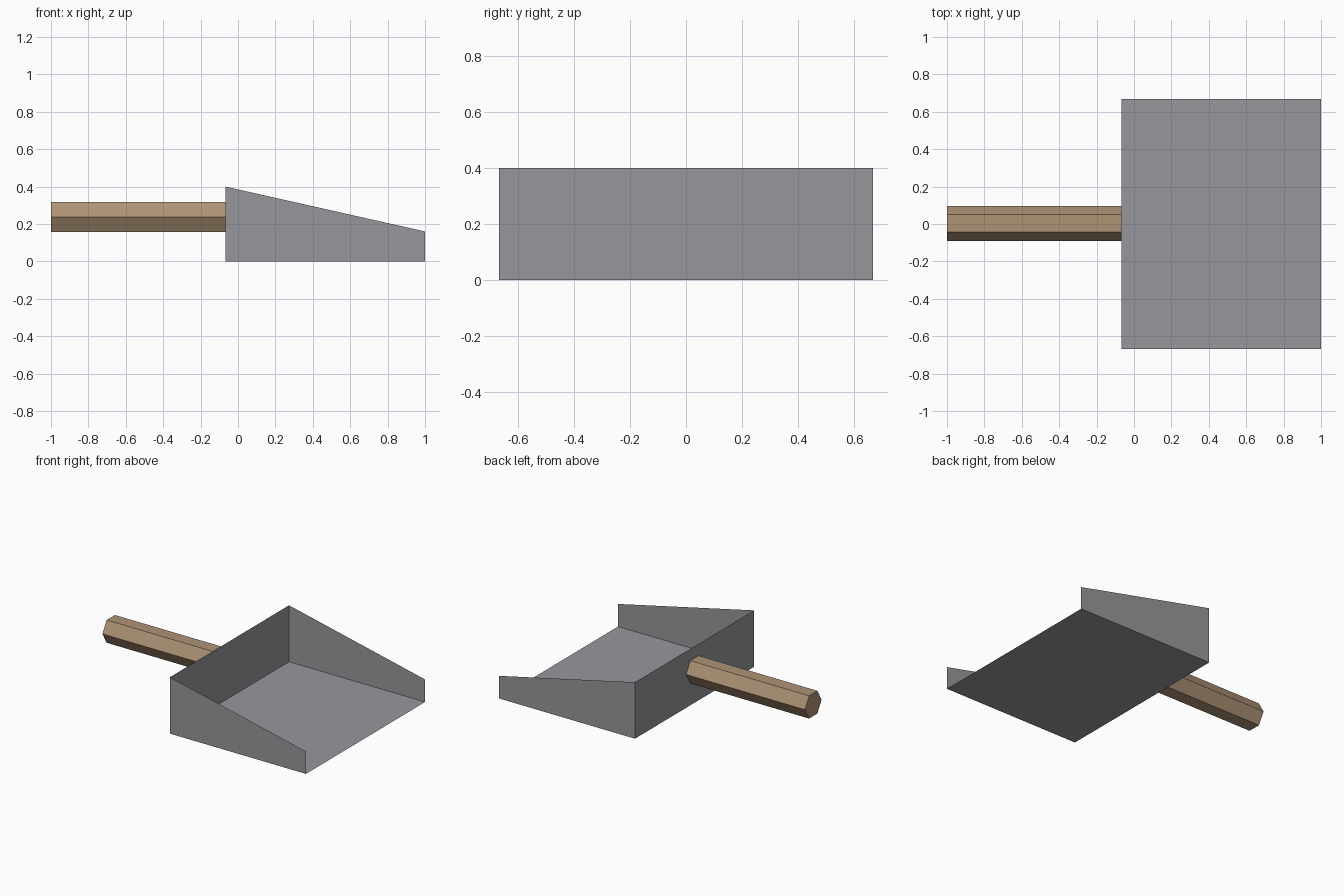
import bpy, bmesh, math
from mathutils import Matrix, Vector

cube = bpy.data.objects.get("Cube")
if cube:
    bpy.data.objects.remove(cube, do_unlink=True)


def material(name, rgb):
    mat = bpy.data.materials.new(name)
    mat.use_nodes = True
    colour = (*rgb, 1)
    mat.diffuse_color = colour
    mat.node_tree.nodes["Principled BSDF"].inputs["Base Color"].default_value = colour
    return mat


def make_object(name, bm, mat):
    mesh = bpy.data.meshes.new(name)
    bm.to_mesh(mesh)
    bm.free()
    mesh.materials.append(mat)
    obj = bpy.data.objects.new(name, mesh)
    bpy.context.collection.objects.link(obj)
    return obj


grey = material("grey metal", (0.31, 0.312, 0.335))
wood = material("light wood", (0.42, 0.29, 0.177))

BACK, LIP, HALF_WIDTH = -0.067, 1.0, 0.667
BACK_HEIGHT, LIP_HEIGHT = 0.4, 0.16

# Pan: thin sheet box, open at the top and the lip, with sloping side walls
bm = bmesh.new()
bmesh.ops.create_cube(bm, size=2)
bm.normal_update()
open_faces = [f for f in bm.faces if f.normal.z > 0.9 or f.normal.x > 0.9]
bmesh.ops.delete(bm, geom=open_faces, context="FACES_ONLY")
for v in bm.verts:
    at_lip, at_top = v.co.x > 0, v.co.z > 0
    height = LIP_HEIGHT if at_lip else BACK_HEIGHT
    v.co = Vector((LIP if at_lip else BACK,
                   v.co.y * HALF_WIDTH,
                   height if at_top else 0))
make_object("pan", bm, grey)

# Handle: six-sided bar along x, with its flat sides up and down
RADIUS, START = 0.093, -1.0
length = BACK - 0.001 - START
bm = bmesh.new()
bmesh.ops.create_cone(bm, cap_ends=True, segments=6, radius1=RADIUS,
                      radius2=RADIUS, depth=length)
# Turn the axis to x and put a corner of the hexagon on the y axis
corner = max(bm.verts, key=lambda v: v.co.y).co
spin = math.pi / 2 - math.atan2(corner.y, corner.x)
turn = Matrix.Rotation(math.pi / 2, 4, "Y") @ Matrix.Rotation(spin, 4, "Z")
place = Matrix.Translation((START + length / 2, 0.003, 0.237))
bmesh.ops.transform(bm, matrix=place @ turn, verts=bm.verts)
make_object("handle", bm, wood)
